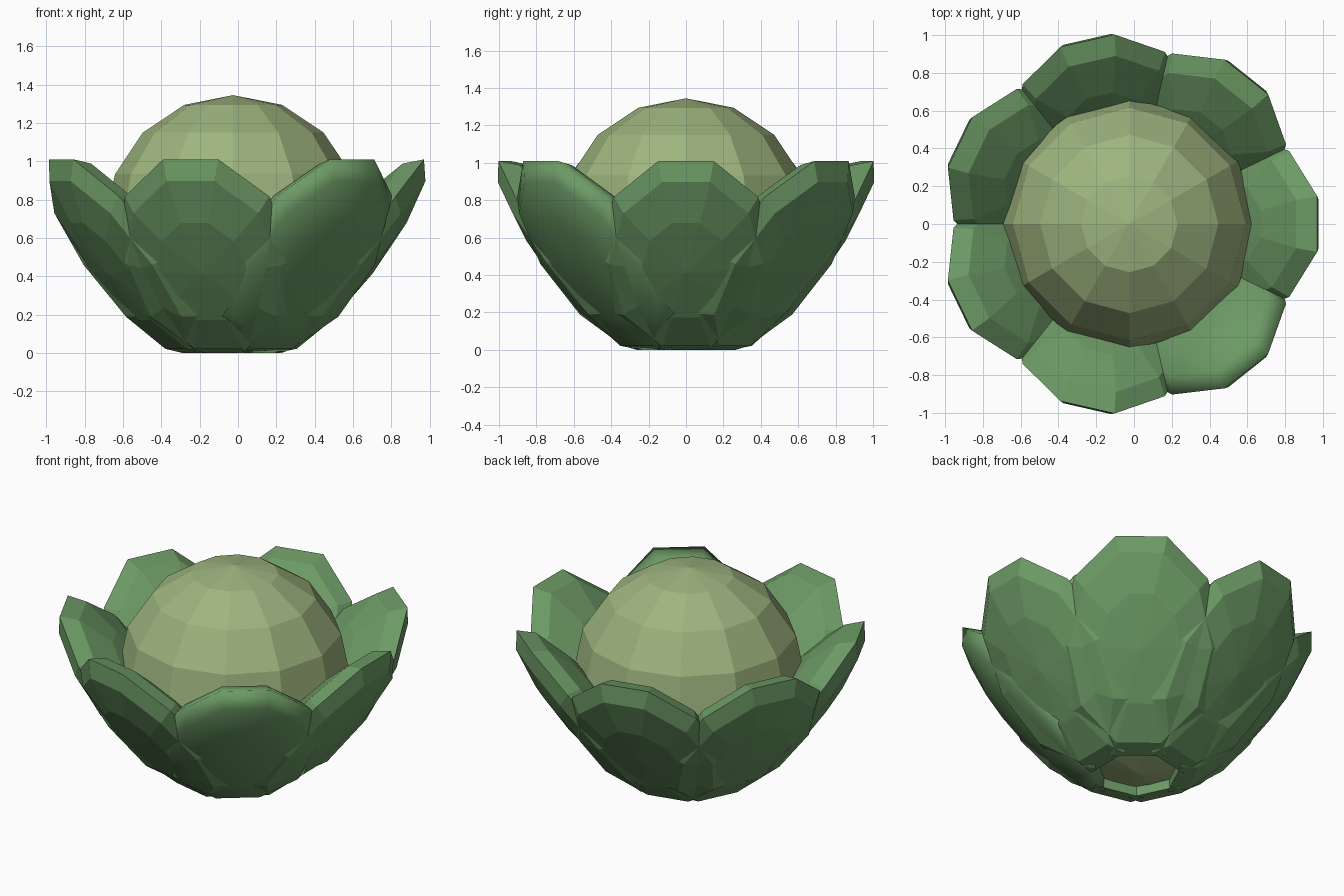
import bpy, bmesh, math
from mathutils import Vector, Matrix

if "Cube" in bpy.data.objects:
    bpy.data.objects.remove(bpy.data.objects["Cube"])

CX = -0.025  # flower axis


def material(name, rgb):
    m = bpy.data.materials.new(name)
    m.diffuse_color = (*rgb, 1)
    m.use_nodes = True
    m.node_tree.nodes["Principled BSDF"].inputs["Base Color"].default_value = m.diffuse_color
    return m


def add_object(name, bm, mat, smooth=False):
    bmesh.ops.recalc_face_normals(bm, faces=bm.faces)
    for f in bm.faces:
        f.smooth = smooth
    me = bpy.data.meshes.new(name)
    bm.to_mesh(me)
    bm.free()
    me.materials.append(mat)
    ob = bpy.data.objects.new(name, me)
    bpy.context.collection.objects.link(ob)
    return ob


leaf_green = material("leaf_green", (0.15, 0.32, 0.13))
pale_green = material("pale_green", (0.34, 0.46, 0.21))

# Faceted ball in the middle
bm = bmesh.new()
bmesh.ops.create_uvsphere(bm, u_segments=12, v_segments=8, radius=0.667)
ball = add_object("center_ball", bm, pale_green)
ball.location = (CX, 0, 0.678)

# Petal: flattened low-poly sphere leaning from base to tip
base, tip = Vector((0.22, 0.0)), Vector((0.995, 1.01))
axis = (tip - base).normalized()
normal = Vector((axis.y, -axis.x))
mid = (base + tip) / 2
half = (tip - base).length / 2
WIDTH, DEPTH = 0.477, 0.15


def petal(name, angle, smooth):
    bm = bmesh.new()
    # turned half a segment so tip and base end in flat edges
    bmesh.ops.create_uvsphere(bm, u_segments=10, v_segments=6, radius=1,
                              matrix=Matrix.Rotation(math.radians(18), 4, 'Z'))
    for v in bm.verts:
        w, u, d = v.co.x, v.co.y / math.cos(math.radians(18)), v.co.z
        p = mid + axis * (half * u) + normal * (DEPTH * d)
        v.co = (p.x, WIDTH * w, p.y)
    ob = add_object(name, bm, leaf_green, smooth)
    ob.location.x = CX
    ob.rotation_euler.z = angle


# Seven petals around the ball, the front-right one smooth shaded
for i in range(7):
    petal(f"petal_{i + 1}", i * math.tau / 7, i == 6)
